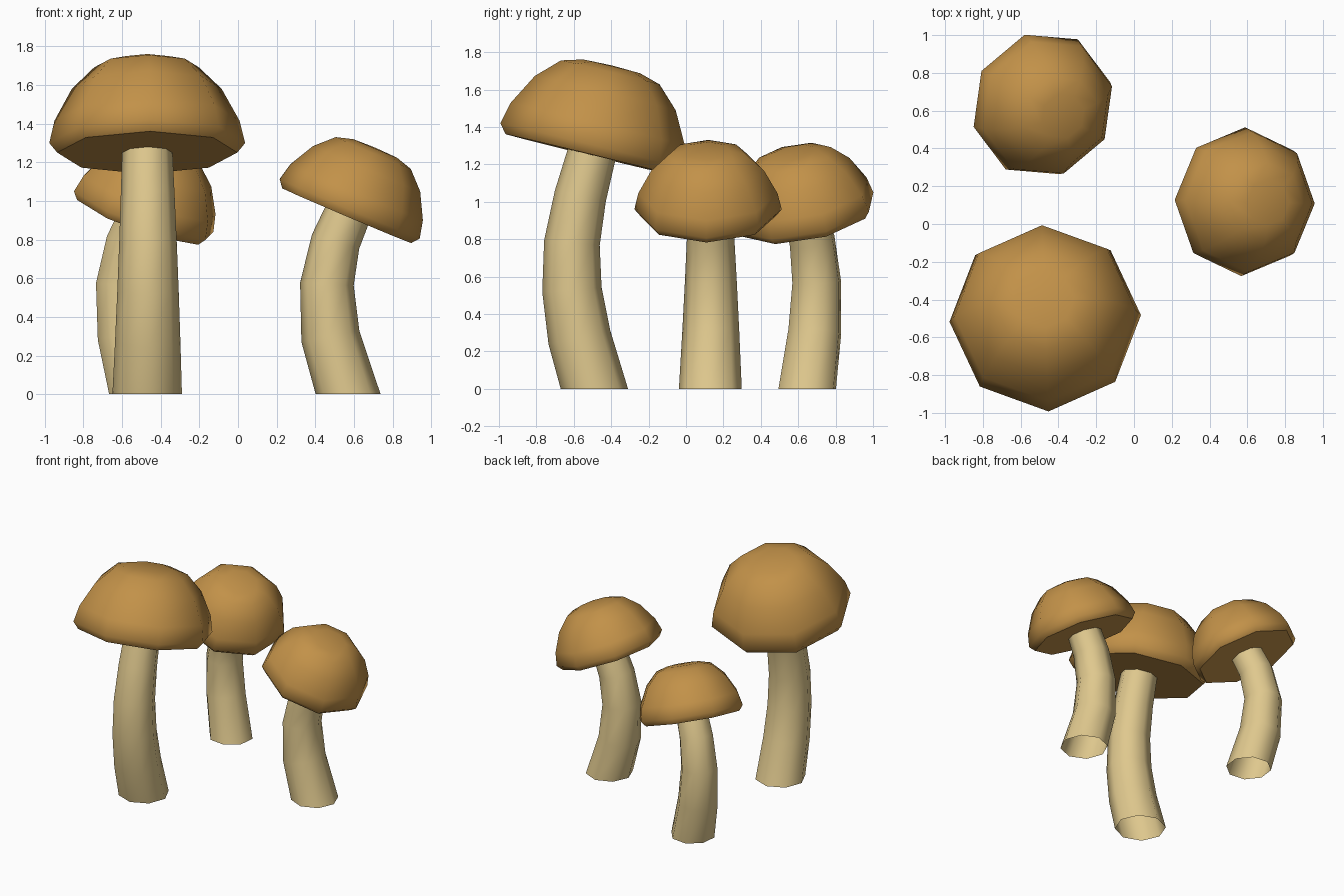
import bpy, bmesh, math
from mathutils import Matrix, Vector

if "Cube" in bpy.data.objects:
    bpy.data.objects.remove(bpy.data.objects["Cube"])

SIDES = 8


def material(name, rgb):
    m = bpy.data.materials.new(name)
    m.diffuse_color = (*rgb, 1.0)
    m.use_nodes = True
    m.node_tree.nodes["Principled BSDF"].inputs["Base Color"].default_value = m.diffuse_color
    return m


CAP = material("cap brown", (0.54, 0.285, 0.066))
STEM = material("stem cream", (0.74, 0.58, 0.27))

# Cap profile (radius, height) for a rim radius of 1, from underside to crown
CAP_PROFILE = [(0.92, -0.10), (1.0, 0.0), (0.945, 0.235), (0.765, 0.57),
               (0.535, 0.795), (0.31, 0.86)]


def ring(bm, matrix, radius, height=0.0):
    return [bm.verts.new(matrix @ Vector((radius * math.cos(a), radius * math.sin(a), height)))
            for a in (2 * math.pi * i / SIDES for i in range(SIDES))]


def bridge(bm, rings):
    for low, high in zip(rings, rings[1:]):
        for i in range(SIDES):
            j = (i + 1) % SIDES
            bm.faces.new((low[i], low[j], high[j], high[i]))


def finish(bm, name, mat):
    for f in bm.faces:
        f.smooth = True
    mesh = bpy.data.meshes.new(name)
    bm.to_mesh(mesh)
    bm.free()
    mesh.materials.append(mat)
    ob = bpy.data.objects.new(name, mesh)
    bpy.context.collection.objects.link(ob)


def mushroom(name, base, azimuth, path, radii, cap_center, cap_radius, tilt):
    turn = Matrix.Rotation(math.radians(azimuth), 4, 'Z')
    lean = Matrix.Rotation(math.radians(tilt), 4, 'Y')

    # Stem: open tapered tube, curved within the leaning plane
    bm = bmesh.new()
    rings = []
    last = len(path) - 1
    for i, (d, z) in enumerate(path):
        if i == 0:
            angle = 0.0
        elif i == last:
            angle = math.radians(tilt)
        else:
            (d0, z0), (d1, z1) = path[i - 1], path[i + 1]
            angle = math.atan2(d1 - d0, z1 - z0)
        radius = radii[0] + (radii[1] - radii[0]) * z / path[-1][1]
        m = (Matrix.Translation((*base, 0)) @ turn @ Matrix.Translation((d, 0, z))
             @ Matrix.Rotation(angle, 4, 'Y'))
        rings.append(ring(bm, m, radius))
    bridge(bm, rings)
    finish(bm, name + "_stem", STEM)

    # Cap: tilted dome with a flat underside
    bm = bmesh.new()
    m = Matrix.Translation(cap_center) @ turn @ lean
    rings = [ring(bm, m, r * cap_radius, h * cap_radius) for r, h in CAP_PROFILE]
    bridge(bm, rings)
    crown = bm.verts.new(m @ Vector((0, 0, 0.87 * cap_radius)))
    for i in range(SIDES):
        bm.faces.new((rings[-1][i], rings[-1][(i + 1) % SIDES], crown))
    underside = bm.faces.new(rings[0][::-1])
    for e in underside.edges:
        e.smooth = False
    finish(bm, name + "_cap", CAP)


mushroom("tall_front", (-0.47, -0.49), 92,
         [(0, 0), (-0.08, 0.275), (-0.12, 0.53), (-0.12, 0.78), (-0.075, 1.03), (-0.01, 1.27)],
         (0.18, 0.13), (-0.47, -0.50, 1.30), 0.507, 13.7)
mushroom("small_right", (0.57, 0.13), -1.5,
         [(0, 0), (-0.092, 0.3), (-0.11, 0.57), (-0.065, 0.79), (0.0, 0.94)],
         (0.168, 0.12), (0.578, 0.118, 0.96), 0.394, 23)
mushroom("small_back", (-0.513, 0.648), -29,
         [(0, 0), (-0.083, 0.3), (-0.105, 0.57), (-0.055, 0.79), (0.015, 0.93)],
         (0.16, 0.12), (-0.488, 0.633, 0.946), 0.394, 22)
